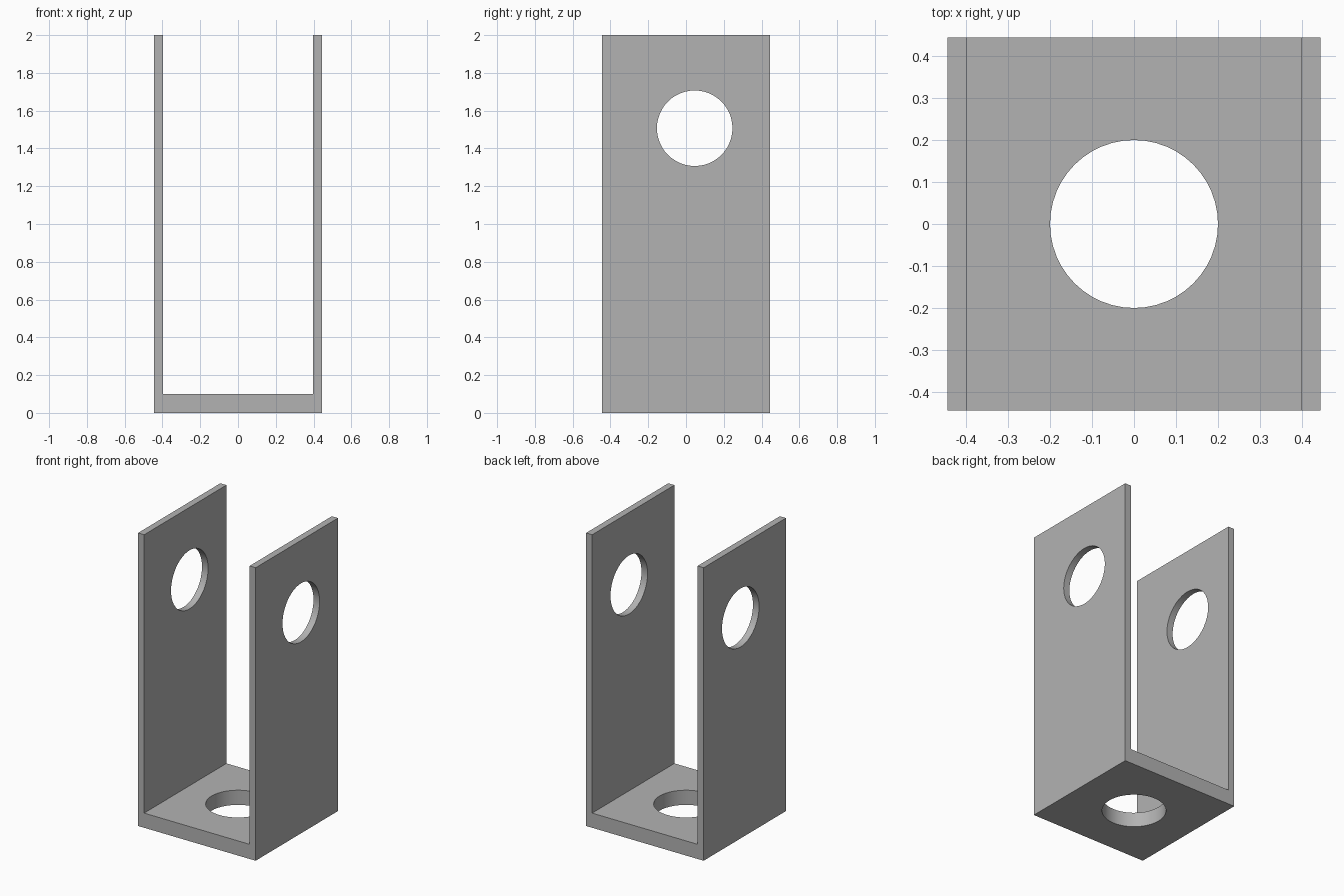
import bpy
import bmesh
import math

cube = bpy.data.objects.get("Cube")
if cube:
    bpy.data.objects.remove(cube, do_unlink=True)

HALF = 0.444      # half of the outer width and depth
INNER = 0.398     # half of the gap between the side walls
FLOOR = 0.1       # base thickness
HEIGHT = 2.0
HOLE_RADIUS = 0.2

grey = bpy.data.materials.new("plain_grey")
colour = (0.45, 0.45, 0.45, 1)
grey.use_nodes = True
grey.diffuse_color = colour
grey.node_tree.nodes["Principled BSDF"].inputs["Base Color"].default_value = colour


def extrude_profile(name, profile, depth):
    """Extrude an x-z outline along y, centred on y = 0."""
    bm = bmesh.new()
    face = bm.faces.new([bm.verts.new((x, -depth / 2, z)) for x, z in profile])
    grown = bmesh.ops.extrude_face_region(bm, geom=[face])["geom"]
    verts = [v for v in grown if isinstance(v, bmesh.types.BMVert)]
    bmesh.ops.translate(bm, verts=verts, vec=(0, depth, 0))
    bmesh.ops.recalc_face_normals(bm, faces=bm.faces)
    mesh = bpy.data.meshes.new(name)
    bm.to_mesh(mesh)
    bm.free()
    obj = bpy.data.objects.new(name, mesh)
    bpy.context.collection.objects.link(obj)
    return obj


def drill(target, location, rotation, length):
    """Cut a round hole through the target and remove the cutter."""
    bpy.ops.mesh.primitive_cylinder_add(vertices=48, radius=HOLE_RADIUS, depth=length,
                                        location=location, rotation=rotation)
    cutter = bpy.context.object
    cutter.name = "hole_cutter"
    cutter.hide_render = True
    cutter.data.materials.append(grey)
    mod = target.modifiers.new("hole", "BOOLEAN")
    mod.operation = "DIFFERENCE"
    mod.solver = "EXACT"
    mod.object = cutter
    bpy.context.view_layer.objects.active = target
    bpy.ops.object.modifier_apply(modifier=mod.name)
    bpy.data.objects.remove(cutter, do_unlink=True)


# U-shaped bracket: base plate with two upright walls
right_half = [(HALF, 0), (HALF, HEIGHT), (INNER, HEIGHT), (INNER, FLOOR)]
left_half = [(-x, z) for x, z in reversed(right_half)]
bracket = extrude_profile("u_bracket", right_half + left_half, 2 * HALF)
bracket.data.materials.append(grey)

# Round hole in the base, and one line of holes through both walls
drill(bracket, (0, 0, FLOOR / 2), (0, 0, 0), 0.4)
drill(bracket, (0, 0.046, 1.507), (0, math.pi / 2, 0), 1.2)

# Smooth hole walls with crisp plate edges
bpy.ops.object.select_all(action="DESELECT")
bracket.select_set(True)
bpy.context.view_layer.objects.active = bracket
bpy.ops.object.shade_smooth_by_angle(angle=math.radians(30))
